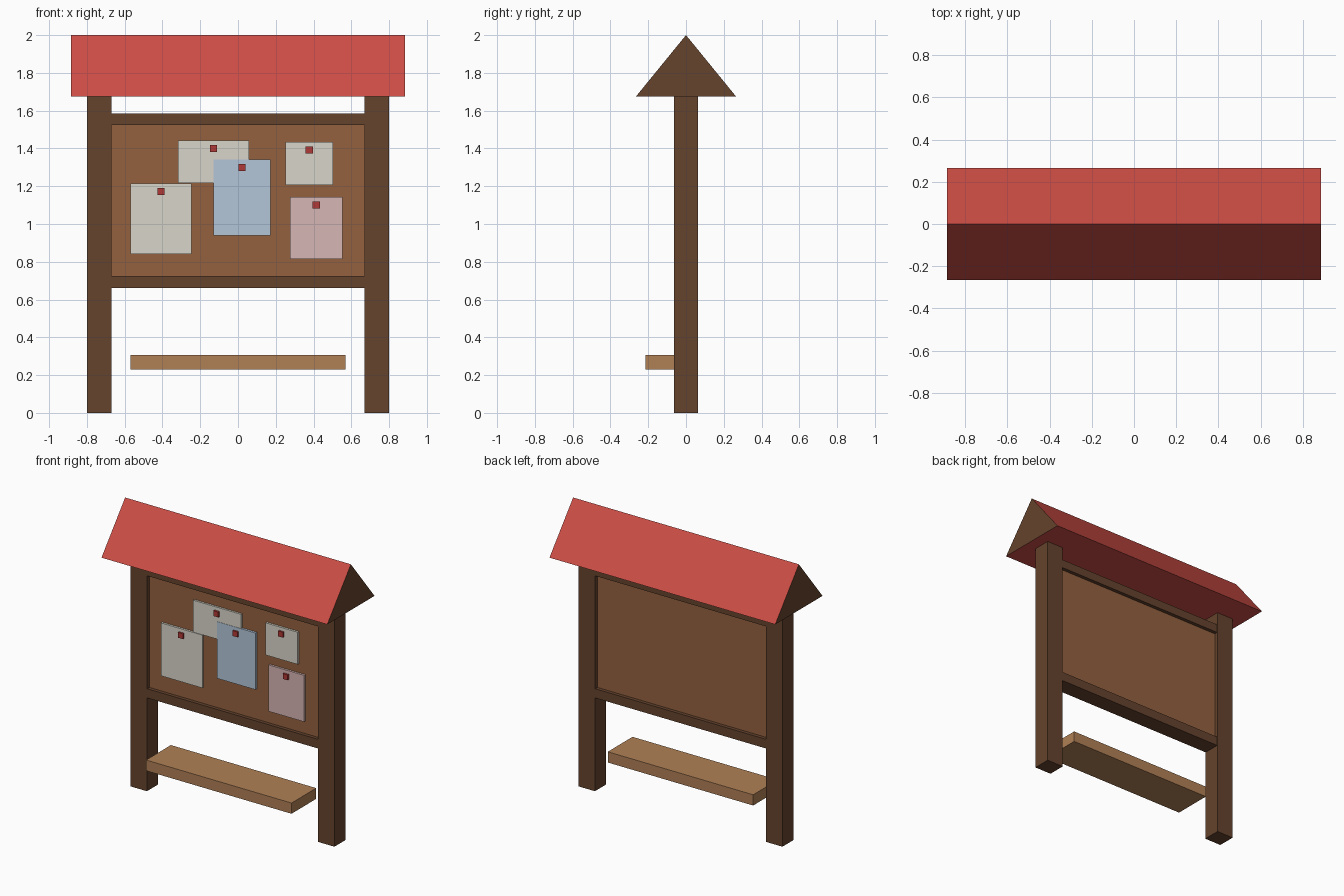
import bpy, bmesh

if "Cube" in bpy.data.objects:
    bpy.data.objects.remove(bpy.data.objects["Cube"])


def material(name, hex_code):
    srgb = [int(hex_code[i:i + 2], 16) / 255 for i in (0, 2, 4)]
    linear = [c / 12.92 if c <= 0.04045 else ((c + 0.055) / 1.055) ** 2.4 for c in srgb]
    mat = bpy.data.materials.new(name)
    mat.diffuse_color = (*linear, 1)
    mat.use_nodes = True
    mat.node_tree.nodes["Principled BSDF"].inputs["Base Color"].default_value = mat.diffuse_color
    return mat


dark_wood = material("dark_wood", "65432D")
board_wood = material("board_wood", "94613F")
bench_wood = material("bench_wood", "B08056")
red = material("roof_red", "CC4D45")
pin_red = material("pin_red", "B03A37")
cream = material("cream_paper", "D9D6CA")
blue = material("blue_paper", "B4C6D8")
pink = material("pink_paper", "D6B6B3")


def add_object(name, bm, *mats):
    bmesh.ops.recalc_face_normals(bm, faces=bm.faces)
    mesh = bpy.data.meshes.new(name)
    bm.to_mesh(mesh)
    bm.free()
    for mat in mats:
        mesh.materials.append(mat)
    obj = bpy.data.objects.new(name, mesh)
    bpy.context.collection.objects.link(obj)
    return obj


def box(name, x, y, z, mat):
    """Box given by its (min, max) range on each axis."""
    bm = bmesh.new()
    bmesh.ops.create_cube(bm, size=1)
    for v in bm.verts:
        v.co = [r[0] if c < 0 else r[1] for c, r in zip(v.co, (x, y, z))]
    return add_object(name, bm, mat)


# Posts
for side, x in (("left", (-0.80, -0.67)), ("right", (0.67, 0.80))):
    box(side + "_post", x, (-0.063, 0.063), (0, 1.675), dark_wood)

# Rails and recessed board
box("top_rail", (-0.67, 0.67), (-0.06, 0.06), (1.525, 1.585), dark_wood)
box("bottom_rail", (-0.67, 0.67), (-0.06, 0.06), (0.66, 0.725), dark_wood)
box("board", (-0.67, 0.67), (-0.035, 0.035), (0.725, 1.525), board_wood)

# Bench shelf
box("bench", (-0.57, 0.57), (-0.215, 0.062), (0.23, 0.306), bench_wood)

# Notices, each with a square pin near its top: x range, z range, front y
notices = [
    ("left_notice", (-0.57, -0.245), (0.84, 1.215), -0.050, cream),
    ("top_notice", (-0.318, 0.058), (1.217, 1.443), -0.049, cream),
    ("blue_notice", (-0.13, 0.172), (0.94, 1.342), -0.051, blue),
    ("small_notice", (0.252, 0.503), (1.207, 1.435), -0.050, cream),
    ("pink_notice", (0.275, 0.553), (0.814, 1.143), -0.050, pink),
]
for name, x, z, front, mat in notices:
    box(name, x, (front, -0.034), z, mat)
    px, pz, r = sum(x) / 2, z[1] - 0.043, 0.019
    box(name + "_pin", (px - r, px + r), (-0.063, front + 0.004), (pz - r, pz + r), pin_red)

# Gabled roof: extruded triangle with wooden ends
bm = bmesh.new()
profile = [(-0.265, 1.675), (0.265, 1.675), (0, 2.0)]
ends = [[bm.verts.new((x, y, z)) for y, z in profile] for x in (-0.885, 0.885)]
for end in ends:
    bm.faces.new(end).material_index = 1
for i in range(3):
    j = (i + 1) % 3
    bm.faces.new((ends[0][i], ends[0][j], ends[1][j], ends[1][i]))
add_object("roof", bm, red, dark_wood)
